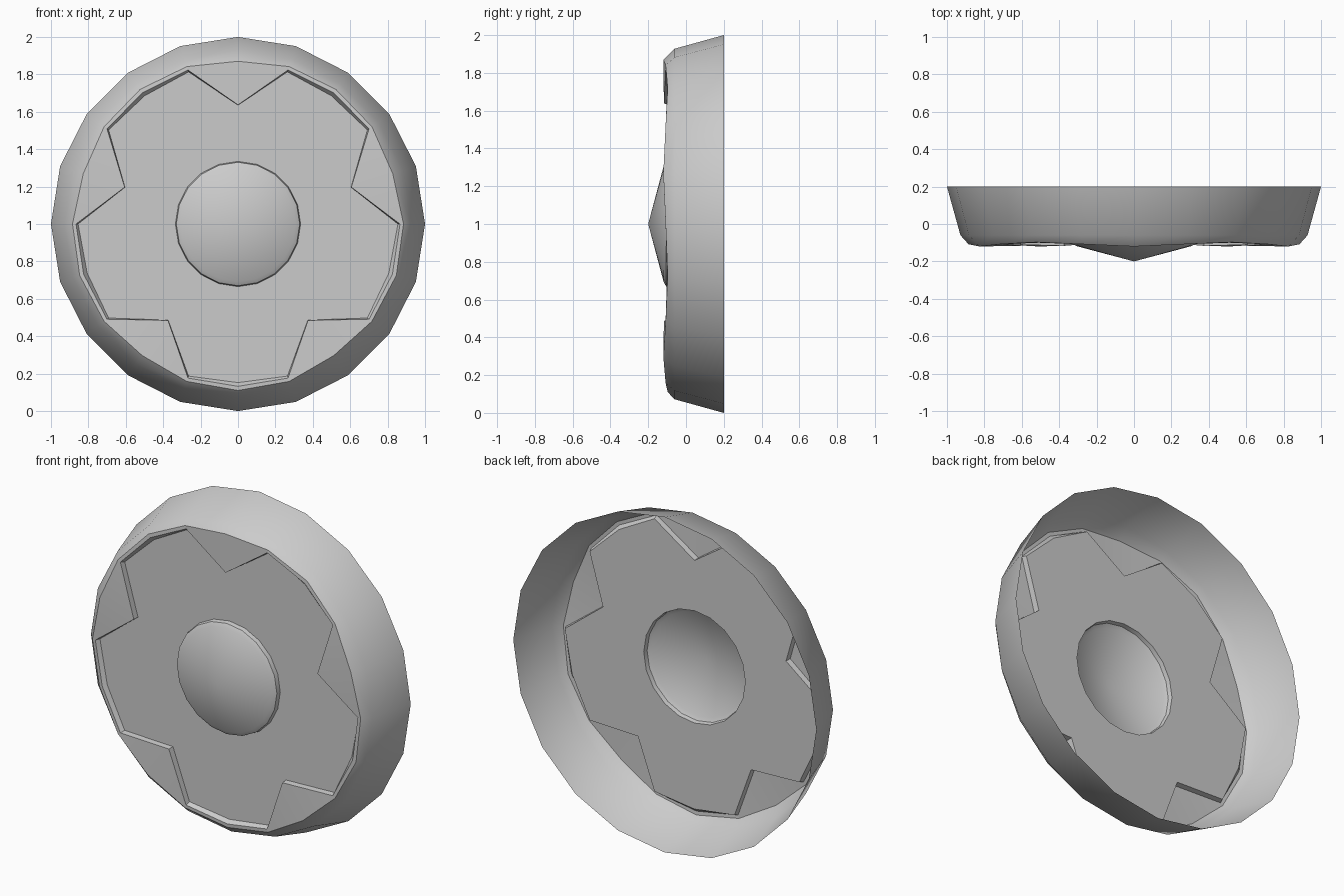
import bpy
from math import sin, cos, pi, radians

if "Cube" in bpy.data.objects:
    bpy.data.objects.remove(bpy.data.objects["Cube"])

N = 20  # sides of the wheel cover


def pt(k, r, y):
    a = 2 * pi * k / N
    return (r * cos(a), y, 1 + r * sin(a))


def ring(profile):
    """20 points; profile gives (r, y) for spoke middle, spoke side, gap."""
    kind = {1: 0, 0: 1, 2: 1, 3: 2}
    return [pt(k, *profile[kind[k % 4]]) for k in range(N)]


def build(name, verts, faces, angle=25):
    mesh = bpy.data.meshes.new(name)
    mesh.from_pydata(verts, [], faces)
    obj = bpy.data.objects.new(name, mesh)
    bpy.context.collection.objects.link(obj)
    bpy.ops.object.select_all(action='DESELECT')
    obj.select_set(True)
    bpy.context.view_layer.objects.active = obj
    bpy.ops.object.shade_smooth_by_angle(angle=radians(angle))
    return obj


def loft(rings, skip=lambda i, k: False):
    verts = [v for r in rings for v in r]
    faces = [(i * N + k, (i + 1) * N + k, (i + 1) * N + (k + 1) % N, i * N + (k + 1) % N)
             for i in range(len(rings) - 1) for k in range(N) if not skip(i, k)]
    return verts, faces


PLATE_Y = -0.08
EDGE = [(0.87, -0.12), (0.885, -0.108), (0.89, -0.097)]
LIP = [(0.85, -0.12), (0.866, -0.108), (0.868, -0.1)]
PLATE = [(0.635, PLATE_Y), (0.855, PLATE_Y), (0.848, PLATE_Y)]

# outer rim, with the inner lip only between the spokes
rim_rings = [ring([(1, 0.2)] * 3), ring([(0.928, -0.06)] * 3),
             ring(EDGE), ring(LIP), ring(PLATE)]
build("outer_rim", *loft(rim_rings, lambda i, k: i >= 2 and k % 4 in (0, 1)), angle=30)

# recessed star-shaped plate around the hub
build("star_plate", *loft([ring(PLATE), ring([(0.335, PLATE_Y)] * 3)]))

# five raised triangular spokes with short side walls
verts, faces = [], []
for k in range(1, N, 4):
    b = len(verts)
    verts += [pt(k, 0.637, -0.117), pt(k, *PLATE[0]), pt(k, *EDGE[0])]
    for s in (k - 1, k + 1):
        verts += [pt(s, *EDGE[1]), pt(s, *LIP[1]), pt(s, *PLATE[1])]
    faces += [(b, b + 4, b + 3, b + 2), (b, b + 2, b + 6, b + 7),
              (b, b + 1, b + 5, b + 4), (b, b + 7, b + 8, b + 1)]
build("spokes", verts, faces)

# raised hub with a shallow pointed cap
verts, faces = loft([ring([(0.335, PLATE_Y)] * 3), ring([(0.33, -0.105)] * 3),
                     ring([(0.308, -0.118)] * 3)])
verts.append((0, -0.2, 1))
faces += [(2 * N + k, 3 * N, 2 * N + (k + 1) % N) for k in range(N)]
build("hub_cap", verts, faces)
